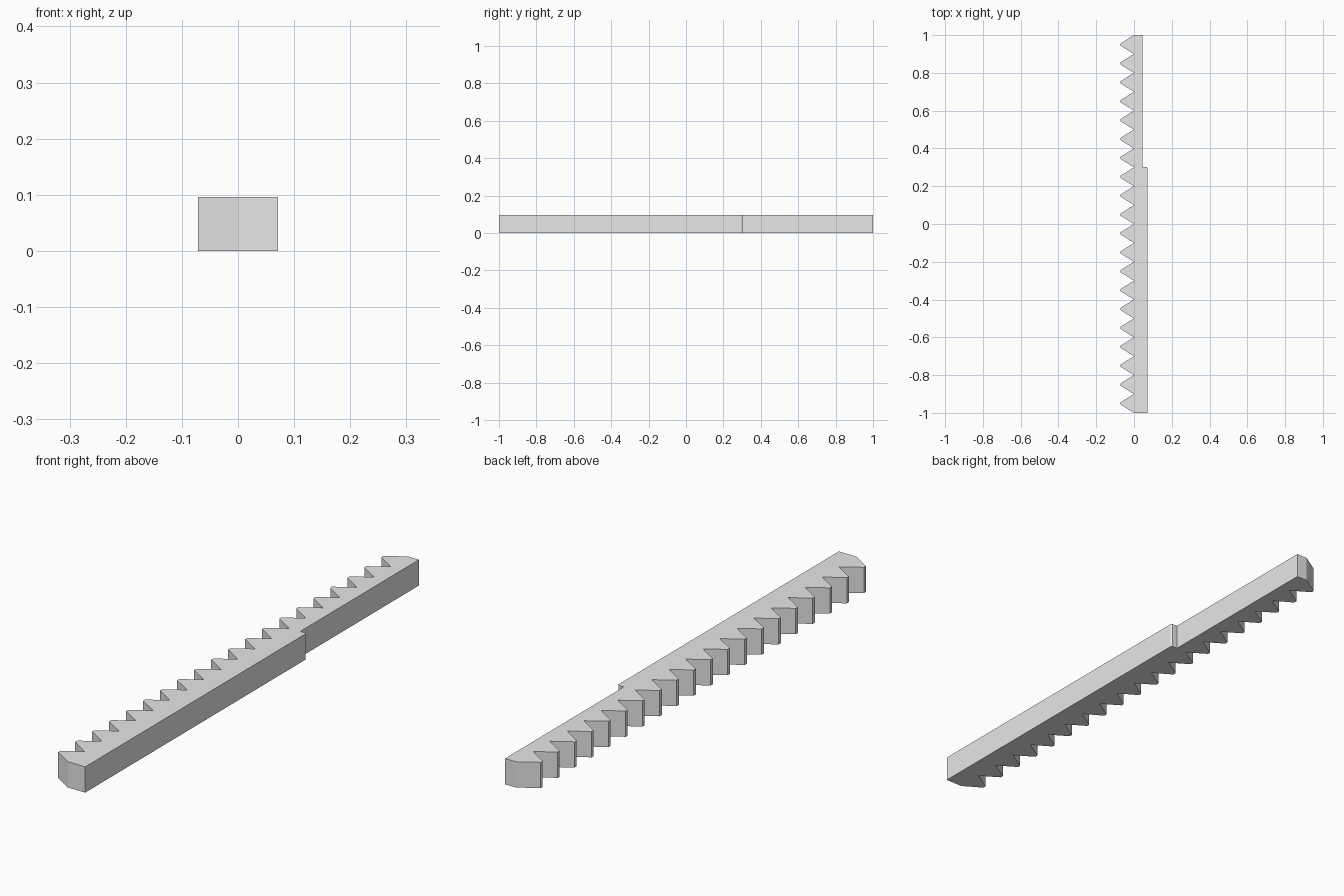
import bpy
import bmesh

cube = bpy.data.objects.get("Cube")
if cube:
    bpy.data.objects.remove(cube, do_unlink=True)

HEIGHT = 0.096
TEETH = 20
PITCH = 2 / TEETH
ROOT_X = 0.0       # bottom of the tooth gaps
TIP_X = -0.071
TIP_HALF = 0.006   # half width of the blunt tooth tip
WIDE_X = 0.071
NARROW_X = 0.045
STEP_Y = 0.3
CHAMFER = 0.004

grey = bpy.data.materials.new("light grey")
grey.use_nodes = True
grey.diffuse_color = (0.8, 0.8, 0.8, 1)
grey.node_tree.nodes["Principled BSDF"].inputs["Base Color"].default_value = (0.8, 0.8, 0.8, 1)

# Stepped back edge, front to rear
outline = [
    (ROOT_X, -1), (WIDE_X, -1),
    (WIDE_X, STEP_Y - CHAMFER), (WIDE_X - CHAMFER, STEP_Y + CHAMFER / 2),
    (NARROW_X, STEP_Y + CHAMFER / 2), (NARROW_X, 1), (ROOT_X, 1),
]

# Row of blunt teeth, rear to front
for i in range(TEETH):
    tip_y = 1 - (i + 0.5) * PITCH
    outline += [(TIP_X, tip_y + TIP_HALF), (TIP_X, tip_y - TIP_HALF)]
    if i < TEETH - 1:
        outline.append((ROOT_X, tip_y - PITCH / 2))

# Extrude the outline into a solid bar
bm = bmesh.new()
base = bm.faces.new([bm.verts.new((x, y, 0)) for x, y in outline])
result = bmesh.ops.extrude_face_region(bm, geom=[base], use_keep_orig=True)
top = [g for g in result["geom"] if isinstance(g, bmesh.types.BMVert)]
bmesh.ops.translate(bm, verts=top, vec=(0, 0, HEIGHT))
bmesh.ops.recalc_face_normals(bm, faces=bm.faces[:])

mesh = bpy.data.meshes.new("toothed_rack")
bm.to_mesh(mesh)
bm.free()
mesh.materials.append(grey)
rack = bpy.data.objects.new("toothed_rack", mesh)
bpy.context.collection.objects.link(rack)
